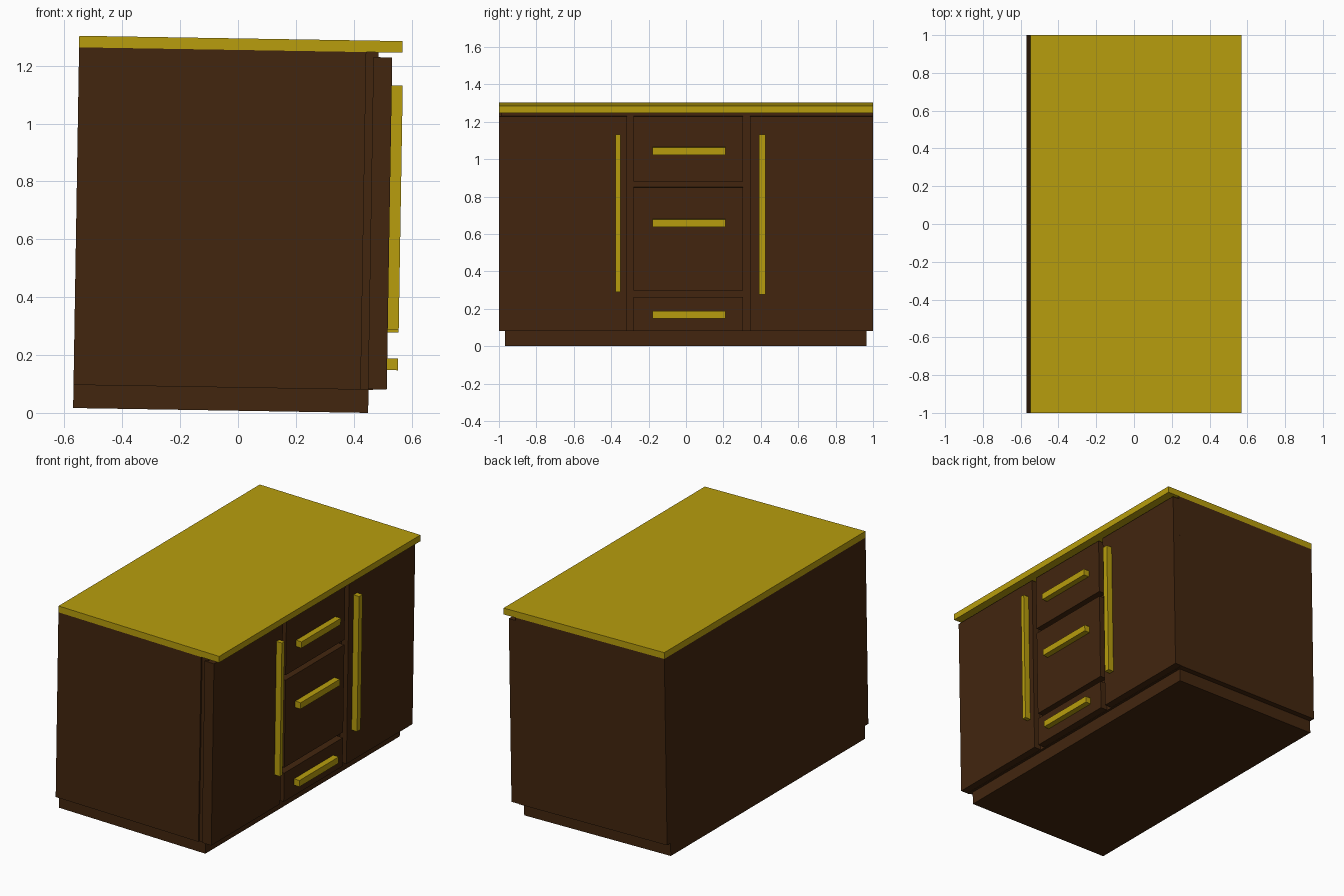
import bpy, math
from mathutils import Matrix

if "Cube" in bpy.data.objects:
    bpy.data.objects.remove(bpy.data.objects["Cube"])

# The whole cabinet leans very slightly forward
TILT = 0.0165
PLACE = Matrix.Translation((-0.57, 0, 1.02 * math.sin(TILT))) @ Matrix.Rotation(TILT, 4, 'Y')


def material(name, color):
    m = bpy.data.materials.new(name)
    m.diffuse_color = color
    m.use_nodes = True
    m.node_tree.nodes["Principled BSDF"].inputs["Base Color"].default_value = m.diffuse_color
    return m


WOOD = material("dark_wood", (0.055, 0.019, 0.0045, 1))
BRASS = material("yellow", (0.48, 0.34, 0.004, 1))


def box(name, x, y, z, mat):
    """Box from (min, max) ranges; x is measured from the back, z from the base."""
    lo, hi = zip(x, y, z)
    bpy.ops.mesh.primitive_cube_add(size=1)
    ob = bpy.context.object
    ob.name = name
    centre = [(a + b) / 2 for a, b in zip(lo, hi)]
    size = [b - a for a, b in zip(lo, hi)]
    ob.data.transform(PLACE @ Matrix.Translation(centre) @ Matrix.Diagonal((*size, 1)))
    ob.data.materials.append(mat)
    return ob


# Carcass
box("plinth", (0, 1.02), (-0.967, 0.965), (0, 0.082), WOOD)
box("carcass", (0, 0.993), (-1, 1), (0.08, 1.247), WOOD)
box("face_frame", (0.993, 1.035), (-0.99, 1), (0.08, 1.247), WOOD)
box("countertop", (0, 1.118), (-1, 1), (1.247, 1.287), BRASS)

# Doors and drawer fronts
FRONT = (1.018, 1.083)
for side, y in (("left", (-1, -0.315)), ("right", (0.343, 1))):
    box(side + "_door", FRONT, y, (0.082, 1.23), WOOD)
for level, z in (("bottom", (0.082, 0.263)), ("middle", (0.298, 0.85)), ("top", (0.882, 1.23))):
    box(level + "_drawer", FRONT, (-0.28, 0.305), z, WOOD)

# Handles
GRIP = (1.078, 1.121)
box("left_door_handle", GRIP, (-0.377, -0.35), (0.29, 1.133), BRASS)
box("right_door_handle", GRIP, (0.39, 0.425), (0.279, 1.133), BRASS)
for level, z in (("bottom", 0.169), ("middle", 0.66), ("top", 1.045)):
    box(level + "_drawer_handle", GRIP, (-0.18, 0.21), (z - 0.02, z + 0.02), BRASS)
